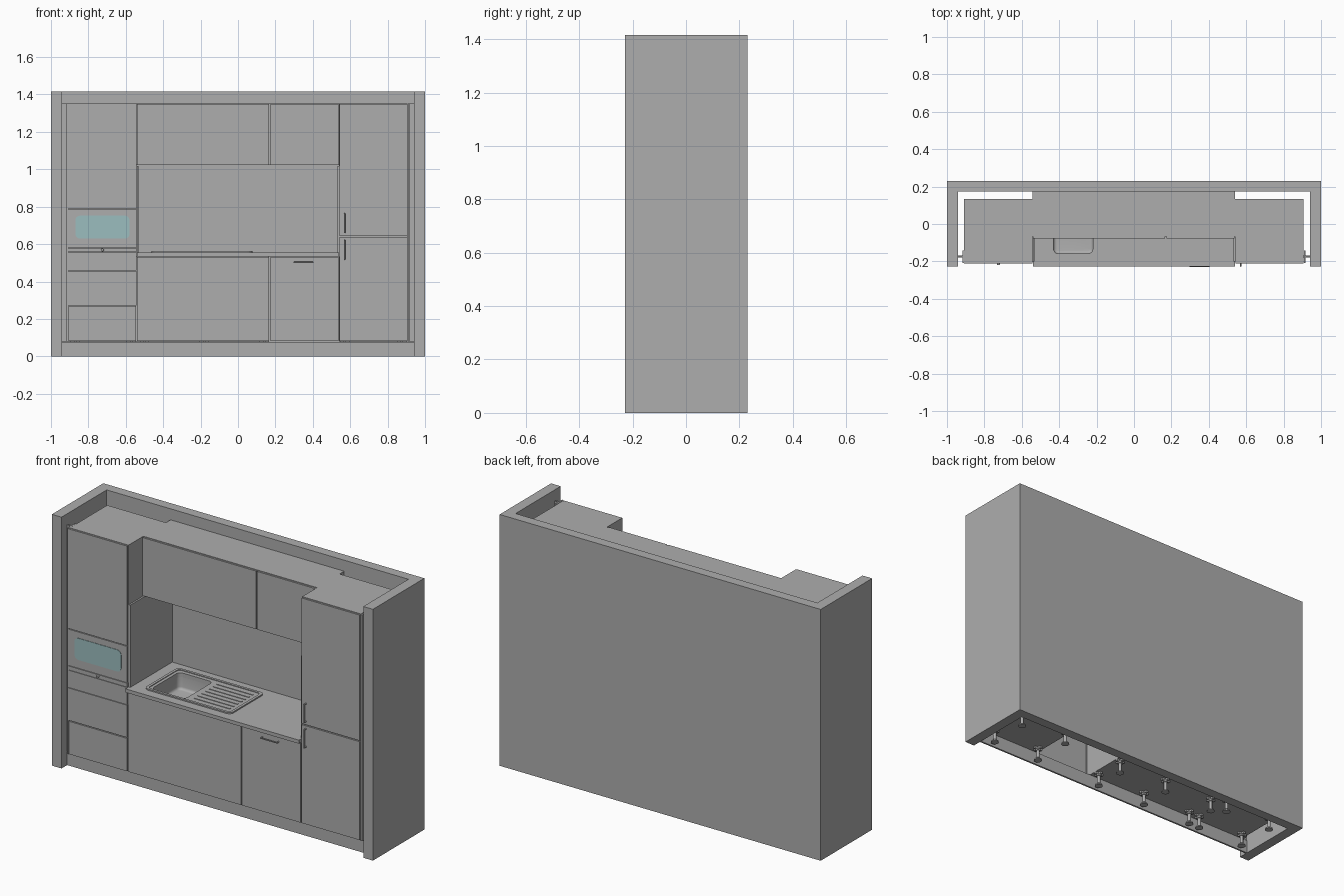
import bpy, bmesh, math
from mathutils import Matrix, Vector

if "Cube" in bpy.data.objects:
    bpy.data.objects.remove(bpy.data.objects["Cube"], do_unlink=True)


def material(name, rgb):
    m = bpy.data.materials.new(name)
    m.use_nodes = True
    m.diffuse_color = (*rgb, 1)
    m.node_tree.nodes["Principled BSDF"].inputs["Base Color"].default_value = (*rgb, 1)
    return m


GREY = material("plain grey", (0.42, 0.42, 0.42))
GLASS = material("pale cyan glass", (0.33, 0.51, 0.52))


def finish(name, bm, mat=GREY):
    bmesh.ops.recalc_face_normals(bm, faces=bm.faces)
    me = bpy.data.meshes.new(name)
    bm.to_mesh(me)
    bm.free()
    me.materials.append(mat)
    ob = bpy.data.objects.new(name, me)
    bpy.context.collection.objects.link(ob)
    return ob


def prism(name, pts, z0, z1, mat=GREY, lid=True):
    """Vertical prism over an xy outline."""
    bm = bmesh.new()
    low = [bm.verts.new((x, y, z0)) for x, y in pts]
    top = [bm.verts.new((x, y, z1)) for x, y in pts]
    bm.faces.new(low)
    if lid:
        bm.faces.new(top)
    for i in range(len(pts)):
        j = (i + 1) % len(pts)
        bm.faces.new((low[i], low[j], top[j], top[i]))
    return finish(name, bm, mat)


def box(name, x0, x1, y0, y1, z0, z1, mat=GREY):
    return prism(name, [(x0, y0), (x1, y0), (x1, y1), (x0, y1)], z0, z1, mat)


def rounded(x0, x1, y0, y1, r, n=5):
    pts = []
    corners = [(x1 - r, y1 - r), (x0 + r, y1 - r), (x0 + r, y0 + r), (x1 - r, y0 + r)]
    for k, (cx, cy) in enumerate(corners):
        for i in range(n + 1):
            a = math.pi / 2 * (k + i / n)
            pts.append((cx + r * math.cos(a), cy + r * math.sin(a)))
    return pts


def apply_modifiers(ob):
    bpy.context.view_layer.update()
    dg = bpy.context.evaluated_depsgraph_get()
    me = bpy.data.meshes.new_from_object(ob.evaluated_get(dg))
    ob.modifiers.clear()
    ob.data = me


def cut(ob, cutter):
    m = ob.modifiers.new("cut", 'BOOLEAN')
    m.operation, m.solver, m.object = 'DIFFERENCE', 'EXACT', cutter
    apply_modifiers(ob)


def front(name, x0, x1, z0, z1, y=-0.21, gap=0.003):
    return box(name, x0 + gap, x1 - gap, y, y + 0.01, z0 + gap, z1 - gap)


# Room niche: back wall with two side walls
prism("walls", [(-1, -.228), (-.94, -.228), (-.94, .174), (.94, .174),
                (.94, -.228), (1, -.228), (1, .23), (-1, .23)], 0, 1.415)

# Carcasses
TOP, LOW = 1.353, 0.08
box("left_tall_carcass", -.908, -.542, -.2, .133, LOW, TOP)
box("right_tall_carcass", .54, .906, -.2, .133, LOW, TOP)
box("upper_carcass", -.542, .54, -.068, .174, 1.022, TOP)
base = box("base_carcass", -.542, .165, -.2, .1, LOW, .535)

# Filler strips and side splash panels
for side, s in (("right", -1), ("left", 1)):
    a, b = sorted((s * .909, s * .94))
    box(side + "_filler_face", a, b, -.18, -.172, LOW, TOP)
    a, b = sorted((s * .909, s * .918))
    box(side + "_filler_edge", a, b, -.208, -.142, LOW, TOP)
    a, b = sorted((s * .531, s * .541))
    box(side + "_splash_panel", a, b, -.2, .174, .555, 1.018)

# Plinth
box("plinth", -.94, .94, -.178, -.168, 0, .076)

# Door and drawer fronts
front("left_tall_door", -.91, -.542, .788, TOP, gap=.002)
front("oven_door", -.91, -.542, .58, .788, gap=.002)
front("oven_control_strip", -.91, -.542, .556, .58, gap=.001)
front("oven_lower_panel", -.91, -.542, .457, .556, gap=.001)
front("upper_drawer", -.91, -.542, .271, .457, gap=.002)
front("lower_drawer", -.91, -.542, LOW, .271)
front("right_upper_door", .54, .908, .64, TOP)
front("right_lower_door", .54, .908, LOW, .64)
front("sink_door", -.542, .17, LOW, .533)
front("appliance_door", .17, .54, LOW, .533)
front("wide_upper_door", -.542, .17, 1.02, TOP, y=-.078)
front("narrow_upper_door", .17, .54, 1.02, TOP, y=-.078)

# Oven window and knob
win = prism("oven_window", rounded(-.87, -.58, .63, .752, .025), 0, .003, GLASS)
win.data.transform(Matrix(((1, 0, 0, 0), (0, 0, -1, -.2095), (0, 1, 0, 0), (0, 0, 0, 1))))
bm = bmesh.new()
bmesh.ops.create_cone(bm, cap_ends=True, segments=16, radius1=.008, radius2=.007, depth=.012,
                      matrix=Matrix.Translation((-.725, -.213, .569)) @ Matrix.Rotation(math.pi / 2, 4, 'X'))
finish("oven_knob", bm)

# Worktop with inset sink
worktop = box("worktop", -.541, .539, -.228, .174, .535, .555)
bowl_outline = rounded(-.43, -.22, -.158, .09, .025)
cutter = prism("bowl_cutter", bowl_outline, .46, .6)
wide = prism("carcass_cutter", rounded(-.44, -.21, -.168, .1 - .005, .03), .45, .6)
tray = prism("tray_cutter", rounded(-.447, .062, -.162, .112, .018), .558, .6)
rim = prism("sink_rim", rounded(-.462, .077, -.176, .126, .025), .554, .562)
cut(rim, tray)
for ob in (rim, worktop):
    cut(ob, cutter)
cut(base, wide)
bowl = prism("sink_bowl", bowl_outline, .465, .558, lid=False)
bm = bmesh.new()
bm.from_mesh(bowl.data)
bmesh.ops.bevel(bm, geom=[e for e in bm.edges if all(v.co.z < .47 for v in e.verts)],
                offset=.015, segments=3, profile=.5, affect='EDGES')
bm.to_mesh(bowl.data)
bm.free()
m = bowl.modifiers.new("shell", 'SOLIDIFY')
m.thickness, m.offset = .003, 1
apply_modifiers(bowl)
for ob in (cutter, wide, tray):
    bpy.data.objects.remove(ob, do_unlink=True)
for i in range(7):
    y = -.125 + i * .034
    box("drainer_ridge_%d" % (i + 1), -.185, .04, y - .004, y + .004, .557, .561)
bm = bmesh.new()
bmesh.ops.create_cone(bm, cap_ends=True, segments=20, radius1=.02, radius2=.018, depth=.003,
                      matrix=Matrix.Translation((-.325, -.03, .4665)))
finish("sink_drain", bm)


# Bow handles
def handle(name, centre, along, half):
    c, d, out = Vector(centre), Vector(along), Vector((0, -.016, 0))
    pts = [c - d * half, c - d * half + out, c + d * half + out, c + d * half]
    cu = bpy.data.curves.new(name, 'CURVE')
    cu.dimensions, cu.bevel_depth, cu.bevel_resolution, cu.use_fill_caps = '3D', .004, 2, True
    sp = cu.splines.new('POLY')
    sp.points.add(3)
    for p, q in zip(sp.points, pts):
        p.co = (*q, 1)
    tmp = bpy.data.objects.new(name + "_path", cu)
    bpy.context.collection.objects.link(tmp)
    bpy.context.view_layer.update()
    me = bpy.data.meshes.new_from_object(tmp.evaluated_get(bpy.context.evaluated_depsgraph_get()))
    bpy.data.objects.remove(tmp, do_unlink=True)
    me.materials.clear()
    me.materials.append(GREY)
    bpy.context.collection.objects.link(bpy.data.objects.new(name, me))


handle("right_upper_handle", (.57, -.21, .712), (0, 0, 1), .05)
handle("right_lower_handle", (.57, -.21, .57), (0, 0, 1), .05)
handle("appliance_handle", (.35, -.21, .502), (1, 0, 0), .05)

# Adjustable feet
spots = [(x, y) for x in (.875, .57, -.57, -.87) for y in (-.13, .1)]
spots += [(x, y) for x in (.14, -.18, -.5) for y in (-.13, .05)]
for i, (x, y) in enumerate(spots):
    bm = bmesh.new()
    for r1, r2, z0, z1 in ((.022, .02, 0, .008), (.018, .009, .008, .016),
                           (.009, .009, .016, .06), (.014, .014, .06, .068)):
        bmesh.ops.create_cone(bm, cap_ends=True, segments=14, radius1=r1, radius2=r2, depth=z1 - z0,
                              matrix=Matrix.Translation((x, y, (z0 + z1) / 2)))
    for sx, sy in ((.05, .014), (.014, .05)):
        bmesh.ops.create_cube(bm, size=1, matrix=Matrix.Translation((x, y, .074))
                              @ Matrix.Diagonal((sx, sy, .012, 1)))
    finish("foot_%d" % (i + 1), bm)

# Smooth shading on round parts
bpy.ops.object.select_all(action='DESELECT')
for ob in bpy.context.scene.objects:
    if ob.type == 'MESH' and ob.name.startswith(("foot", "sink_bowl", "sink_drain", "oven_knob")) or "handle" in ob.name:
        ob.select_set(True)
        bpy.context.view_layer.objects.active = ob
bpy.ops.object.shade_smooth_by_angle(angle=math.radians(35))
